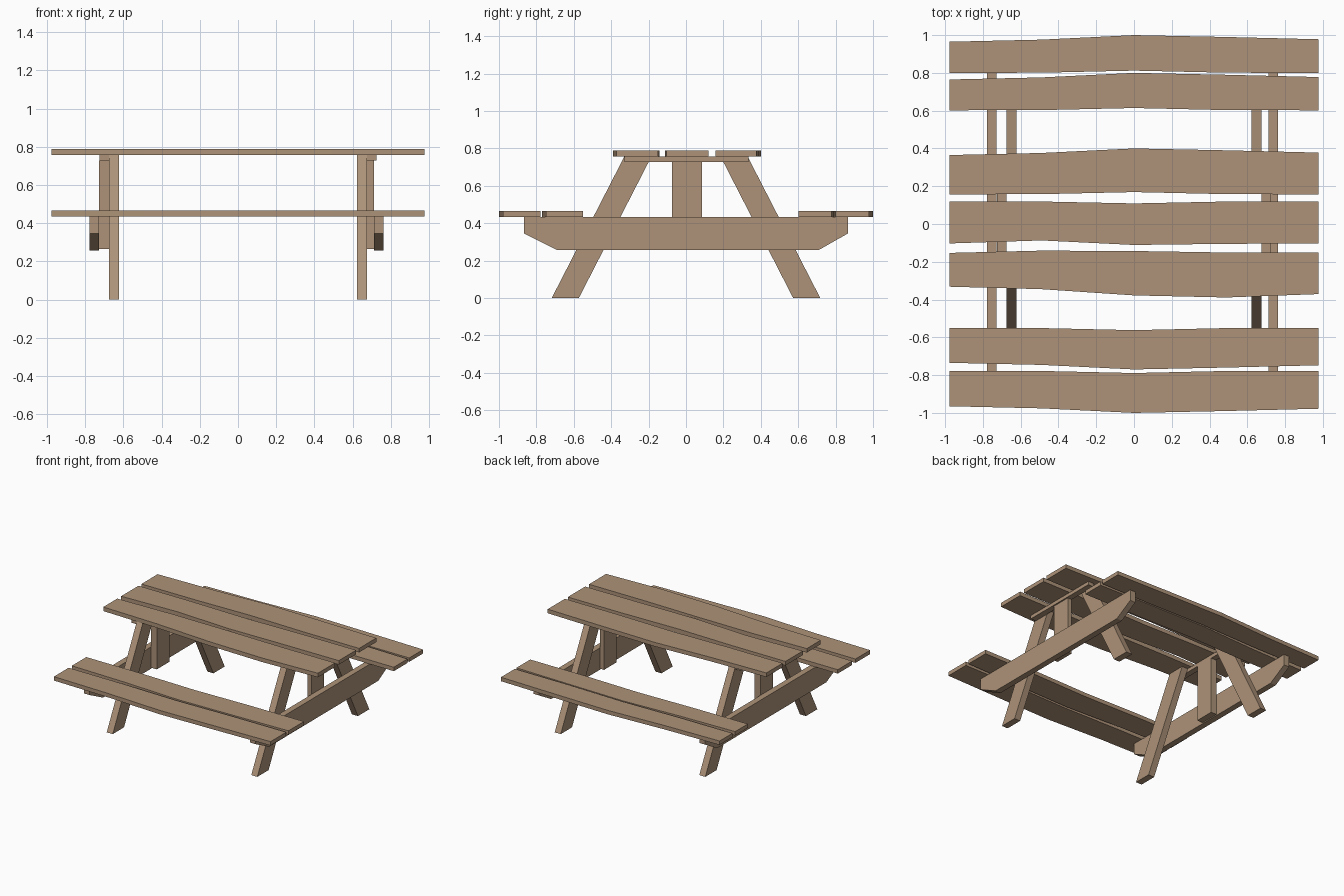
import bpy, bmesh
from mathutils import Vector

if "Cube" in bpy.data.objects:
    bpy.data.objects.remove(bpy.data.objects["Cube"])

wood = bpy.data.materials.new("wood")
wood.diffuse_color = (0.42, 0.29, 0.19, 1)
wood.use_nodes = True
wood.node_tree.nodes["Principled BSDF"].inputs["Base Color"].default_value = wood.diffuse_color


def prism(name, outline, axis, lo, hi):
    """Extrude a 2D outline along x (outline in y,z) or z (outline in x,y)."""
    bm = bmesh.new()
    place = (lambda a, b: (lo, a, b)) if axis == 'x' else (lambda a, b: (a, b, lo))
    face = bm.faces.new([bm.verts.new(place(a, b)) for a, b in outline])
    new = bmesh.ops.extrude_face_region(bm, geom=[face])['geom']
    move = Vector((hi - lo, 0, 0)) if axis == 'x' else Vector((0, 0, hi - lo))
    bmesh.ops.translate(bm, vec=move, verts=[g for g in new if isinstance(g, bmesh.types.BMVert)])
    bmesh.ops.recalc_face_normals(bm, faces=bm.faces)
    mesh = bpy.data.meshes.new(name)
    bm.to_mesh(mesh)
    bm.free()
    mesh.materials.append(wood)
    ob = bpy.data.objects.new(name, mesh)
    bpy.context.collection.objects.link(ob)
    return ob


XS = [-0.977, -0.49, 0, 0.49, 0.977]


def plank(name, edge_a, edge_b, z0, z1):
    prism(name, list(zip(XS, edge_a)) + list(zip(XS, edge_b))[::-1], 'z', z0, z1)


# Wavy outline shared by the seat boards and one top board
OUTER = [-0.035, -0.024, 0, -0.010, -0.022]
INNER = [0, 0.001, 0.012, 0.001, 0]


def bowed_plank(name, side, y_in, y_out, z0, z1):
    plank(name, [side * (y_in + d) for d in INNER], [side * (y_out + d) for d in OUTER], z0, z1)


SEAT = (0.434, 0.466)
TOP = (0.756, 0.789)

# Seat boards
bowed_plank("back_seat_outer_board", 1, 0.80, 1.0, *SEAT)
bowed_plank("back_seat_inner_board", 1, 0.602, 0.80, *SEAT)
bowed_plank("front_seat_inner_board", -1, 0.55, 0.77, *SEAT)
bowed_plank("front_seat_outer_board", -1, 0.777, 1.0, *SEAT)

# Table top boards
bowed_plank("back_top_board", 1, 0.157, 0.40, *TOP)
plank("middle_top_board", [0.12, 0.119, 0.109, 0.119, 0.12],
      [-0.103, -0.087, -0.111, -0.105, -0.103], *TOP)
plank("front_top_board", [-0.153, -0.141, -0.143, -0.151, -0.151],
      [-0.332, -0.345, -0.378, -0.389, -0.371], *TOP)

# Trestle at each end: legs innermost, then post and cleat, then seat beam
for end, s, beam_in, beam_out in (("left", -1, 0.728, 0.777), ("right", 1, 0.713, 0.762)):
    for side, t in (("front", -1), ("back", 1)):
        prism(f"{end}_{side}_leg",
              [(t * 0.718, 0), (t * 0.573, 0), (t * 0.185, 0.756), (t * 0.33, 0.756)],
              'x', s * 0.622, s * 0.676)
    prism(f"{end}_centre_post", [(-0.075, 0.265), (0.085, 0.265), (0.085, 0.728), (-0.075, 0.728)],
          'x', s * 0.676, s * beam_in)
    prism(f"{end}_top_cleat", [(-0.33, 0.728), (0.335, 0.728), (0.335, 0.756), (-0.33, 0.756)],
          'x', s * 0.676, s * 0.724)
    prism(f"{end}_seat_beam",
          [(-0.69, 0.257), (0.71, 0.257), (0.865, 0.345), (0.865, 0.434),
           (-0.865, 0.434), (-0.865, 0.345)],
          'x', s * beam_in, s * beam_out)
